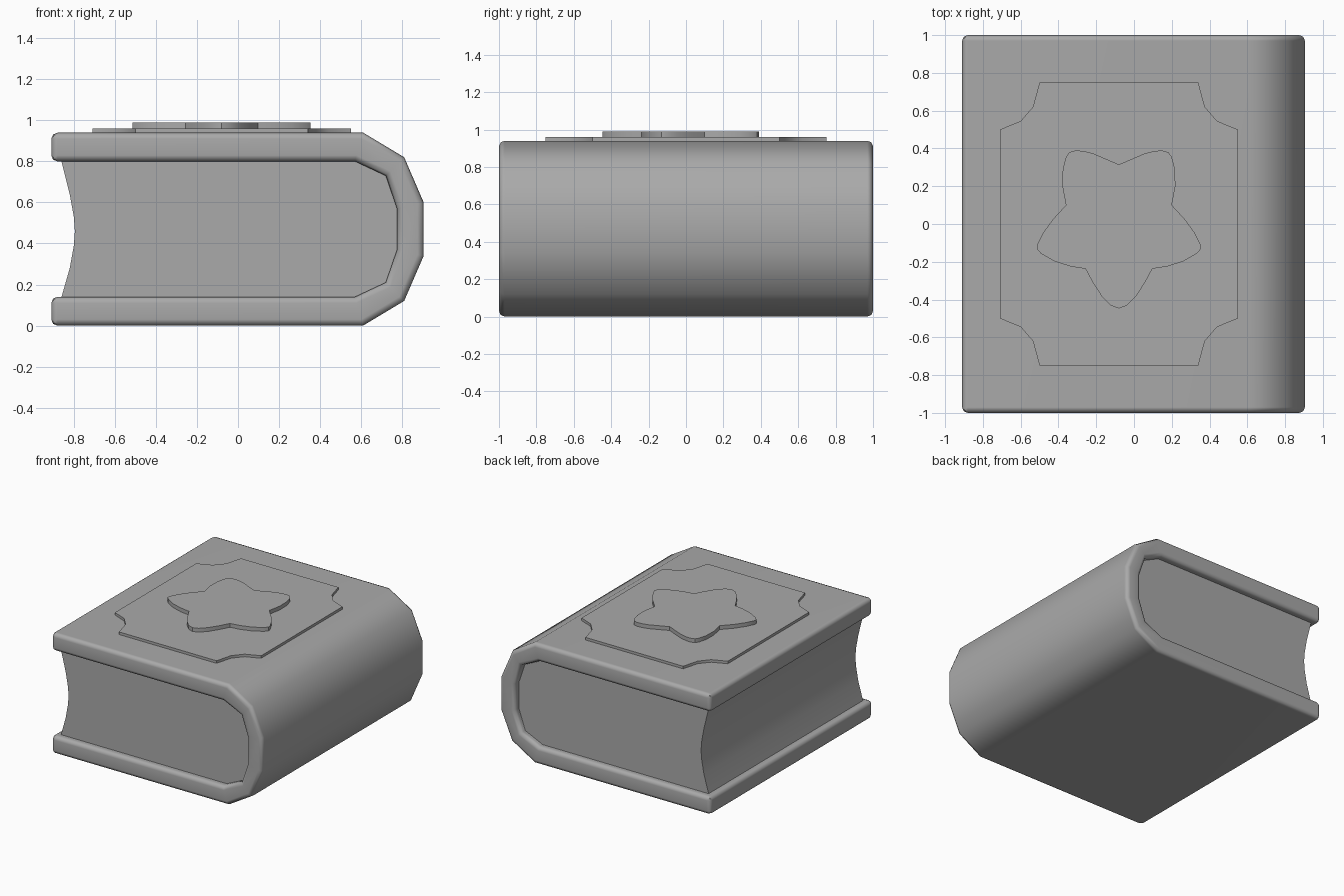
import bpy
import bmesh
import math

if "Cube" in bpy.data.objects:
    bpy.data.objects.remove(bpy.data.objects["Cube"], do_unlink=True)

grey = bpy.data.materials.new("plain grey")
grey.use_nodes = True
COLOUR = (0.4, 0.4, 0.4, 1)
grey.diffuse_color = COLOUR
grey.node_tree.nodes["Principled BSDF"].inputs["Base Color"].default_value = COLOUR


def finish(bm, name, angle, weighted=False):
    """Turn a bmesh into a shaded, coloured object."""
    bmesh.ops.recalc_face_normals(bm, faces=bm.faces)
    mesh = bpy.data.meshes.new(name)
    bm.to_mesh(mesh)
    bm.free()
    mesh.materials.append(grey)
    obj = bpy.data.objects.new(name, mesh)
    bpy.context.collection.objects.link(obj)
    bpy.ops.object.select_all(action="DESELECT")
    obj.select_set(True)
    bpy.context.view_layer.objects.active = obj
    bpy.ops.object.shade_smooth_by_angle(angle=math.radians(angle))
    if weighted:
        obj.modifiers.new("even shading", "WEIGHTED_NORMAL").keep_sharp = True
    return obj


def extrude(bm, faces, offset):
    """Extrude faces by an offset, keeping the starting faces as a cap."""
    result = bmesh.ops.extrude_face_region(bm, geom=faces, use_keep_orig=True)
    verts = [v for v in result["geom"] if isinstance(v, bmesh.types.BMVert)]
    bmesh.ops.translate(bm, verts=verts, vec=offset)


def slab(name, outline, bottom, top, angle):
    """A flat plate with the given outline in x and y."""
    bm = bmesh.new()
    face = bm.faces.new([bm.verts.new((x, y, bottom)) for x, y in outline])
    extrude(bm, [face], (0, 0, top - bottom))
    return finish(bm, name, angle)


# Cover: a C-shaped strip wrapped round the spine, with rounded rims
MIDDLE = 0.47
outer = [(-0.91, 0.47), (0.61, 0.47), (0.81, 0.35), (0.905, 0.13)]
inner = [(-0.91, 0.33), (0.57, 0.33), (0.72, 0.26), (0.775, 0.1)]


def wrap(half):
    full = half + [(x, -h) for x, h in reversed(half)]
    return [(x, MIDDLE + h) for x, h in full]


bm = bmesh.new()
rows = [[bm.verts.new((x, -1, z)) for x, z in wrap(half)] for half in (outer, inner)]
strip = []
for i in range(len(rows[0]) - 1):
    strip.append(bm.faces.new((rows[0][i], rows[0][i + 1], rows[1][i + 1], rows[1][i])))
extrude(bm, strip, (0, 2, 0))
bmesh.ops.recalc_face_normals(bm, faces=bm.faces)
rims = [e for e in bm.edges if e.calc_face_angle(0) > math.radians(60)]
bmesh.ops.bevel(bm, geom=rims, offset=0.03, segments=2, profile=0.5, affect="EDGES")
finish(bm, "cover", 46, weighted=True)

# Pages: a block with a hollow fore edge, set back from the cover rims
fore_edge = [(-0.86, 0.14), (-0.82, 0.28), (-0.8, 0.39), (-0.795, 0.46),
             (-0.8, 0.53), (-0.82, 0.64), (-0.86, 0.8)]
PAGE_END = 0.95
bm = bmesh.new()
profile = fore_edge + wrap(inner)[1:-1]
face = bm.faces.new([bm.verts.new((x, -PAGE_END, z)) for x, z in profile])
extrude(bm, [face], (0, 2 * PAGE_END, 0))
finish(bm, "pages", 40)

# Raised panel with notched corners
CENTRE = -0.08
notch = [(0.42, 0.75), (0.455, 0.62), (0.52, 0.545), (0.63, 0.5)]
right = notch + [(x, -y) for x, y in reversed(notch)]
panel = right + [(-x, y) for x, y in reversed(right)]
slab("cover_panel", [(CENTRE + x, y) for x, y in panel], 0.935, 0.96, 30)

# Rounded star emblem, mirrored about its vertical axis
half_star = [(0, 0.315), (0.135, 0.373), (0.19, 0.387), (0.23, 0.389), (0.262, 0.38),
             (0.28, 0.355), (0.297, 0.29), (0.299, 0.2), (0.28, 0.1),
             (0.35, 0.024), (0.4, -0.045), (0.433, -0.11), (0.434, -0.132),
             (0.413, -0.156), (0.34, -0.198), (0.255, -0.225), (0.177, -0.237),
             (0.138, -0.31), (0.09, -0.384), (0.043, -0.431), (0, -0.447)]
star = half_star + [(-x, y) for x, y in reversed(half_star[1:-1])]
slab("star_emblem", [(CENTRE + x, y) for x, y in star], 0.955, 0.99, 35)
